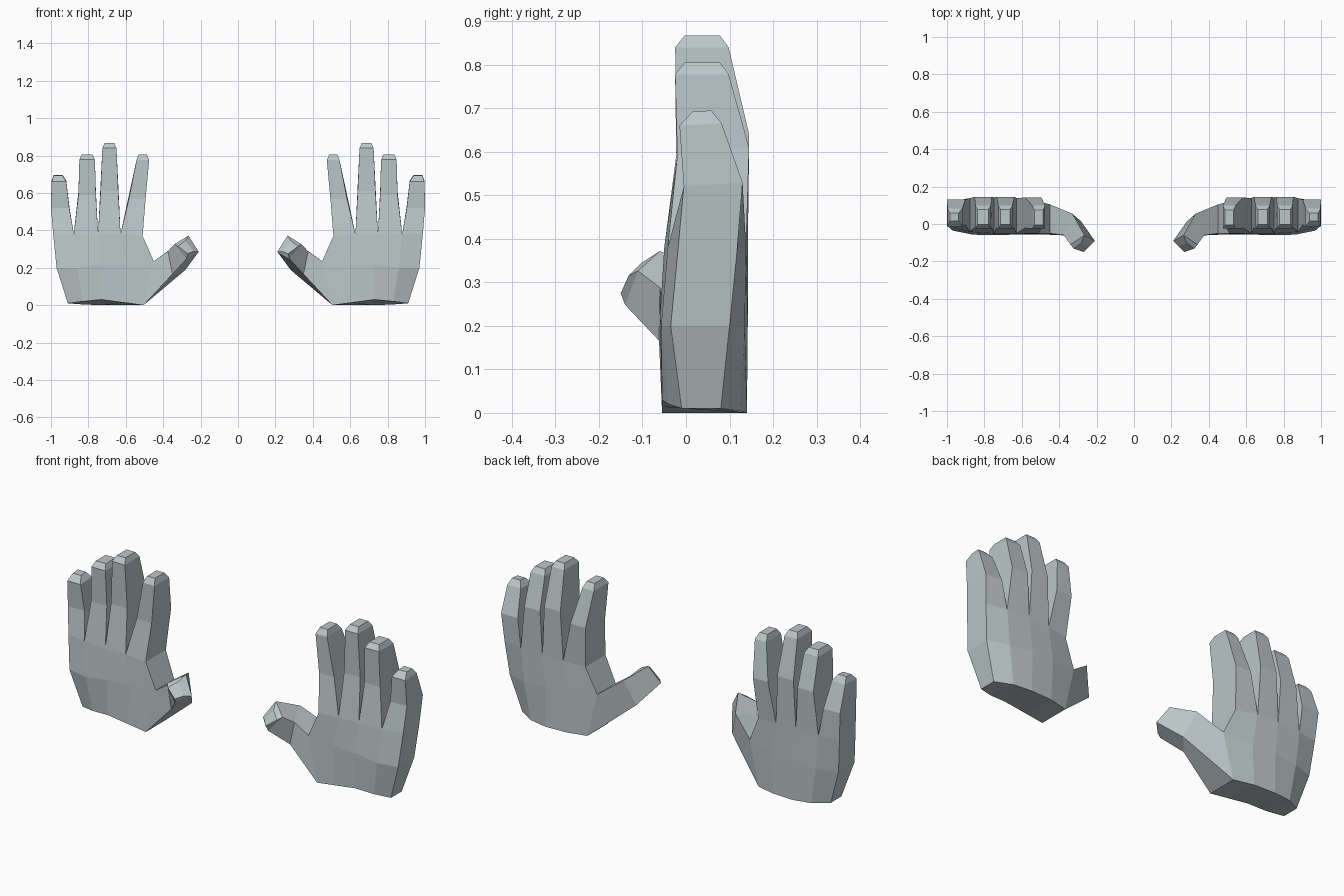
import bpy
import bmesh

cube = bpy.data.objects.get("Cube")
if cube:
    bpy.data.objects.remove(cube, do_unlink=True)

# One flat blue-grey material
skin = bpy.data.materials.new("pale_blue_grey")
skin.use_nodes = True
colour = (0.50, 0.57, 0.58, 1.0)
skin.diffuse_color = colour
bsdf = skin.node_tree.nodes["Principled BSDF"]
bsdf.inputs["Base Color"].default_value = colour
bsdf.inputs["Roughness"].default_value = 0.8

# Palm rows from wrist to knuckles, five columns from thumb side to outer side
PALM_FRONT = [
    [(.505, -.055, 0), (.61, -.055, .014), (.73, -.055, .03), (.83, -.04, .02), (.91, -.01, .01)],
    [(.45, -.05, .235), (.60, -.055, .22), (.73, -.06, .22), (.86, -.057, .20), (.97, -.035, .20)],
    [(.51, -.05, .37), (.628, -.05, .38), (.748, -.05, .38), (.878, -.042, .38), (.988, -.018, .38)],
]
PALM_BACK = [
    [(.505, .11, 0), (.61, .135, 0), (.73, .14, 0), (.83, .125, .004), (.91, .08, .01)],
    [(.45, .105, .235), (.60, .135, .21), (.73, .142, .21), (.86, .135, .20), (.97, .10, .20)],
    [(.51, .12, .37), (.628, .138, .38), (.748, .142, .38), (.878, .138, .38), (.988, .118, .38)],
]

# Finger sections above the knuckles: x0, x1, front y, back y, front z, back z
FINGERS = [
    [(.494, .583, -.022, .142, .57, .59), (.475, .543, -.025, .098, .775, .775),
     (.487, .533, -.005, .075, .805, .805)],
    [(.640, .735, -.020, .145, .61, .64), (.650, .725, -.025, .098, .84, .84),
     (.662, .713, -.003, .078, .867, .867)],
    [(.760, .853, -.020, .145, .59, .61), (.765, .848, -.025, .098, .778, .778),
     (.778, .836, -.003, .078, .805, .805)],
    [(.902, 1.0, -.005, .130, .52, .53), (.918, .997, -.015, .082, .66, .665),
     (.938, .985, .015, .058, .692, .695)],
]

# Thumb sections: front top, back top, back bottom, front bottom
THUMB = [
    [(.375, -.06, .288), (.33, .055, .322), (.283, .015, .187), (.35, -.062, .166)],
    [(.34, -.11, .326), (.265, -.06, .372), (.21, -.09, .285), (.275, -.14, .248)],
    [(.322, -.132, .315), (.282, -.102, .345), (.238, -.118, .288), (.268, -.15, .275)],
]


def loft(bm, base, sections):
    """Extend four base vertices through four-point sections and cap the end."""
    ring = base
    for section in sections:
        new = [bm.verts.new(p) for p in section]
        for i in range(4):
            j = (i + 1) % 4
            bm.faces.new((ring[i], ring[j], new[j], new[i]))
        ring = new
    bm.faces.new(ring)


def build_hand(name, side):
    bm = bmesh.new()
    front = [[bm.verts.new(p) for p in row] for row in PALM_FRONT]
    back = [[bm.verts.new(p) for p in row] for row in PALM_BACK]

    # Palm front and back
    for grid in (front, back):
        for r in range(2):
            for c in range(4):
                bm.faces.new((grid[r][c], grid[r][c + 1], grid[r + 1][c + 1], grid[r + 1][c]))
    # Wrist end
    for c in range(4):
        bm.faces.new((front[0][c], front[0][c + 1], back[0][c + 1], back[0][c]))
    # Outer edge, and the web between thumb and index finger
    for r in range(2):
        bm.faces.new((front[r][4], back[r][4], back[r + 1][4], front[r + 1][4]))
    bm.faces.new((front[1][0], back[1][0], back[2][0], front[2][0]))

    # Fingers rise from the knuckle row
    for c, finger in enumerate(FINGERS):
        base = [front[2][c], front[2][c + 1], back[2][c + 1], back[2][c]]
        sections = [[(x0, yf, zf), (x1, yf, zf), (x1, yb, zb), (x0, yb, zb)]
                    for x0, x1, yf, yb, zf, zb in finger]
        loft(bm, base, sections)

    # Thumb grows from the lower inner edge
    loft(bm, [front[1][0], back[1][0], back[0][0], front[0][0]], THUMB)

    for v in bm.verts:
        v.co.x *= side
    bmesh.ops.recalc_face_normals(bm, faces=bm.faces[:])
    mesh = bpy.data.meshes.new(name)
    bm.to_mesh(mesh)
    bm.free()
    mesh.materials.append(skin)
    obj = bpy.data.objects.new(name, mesh)
    bpy.context.collection.objects.link(obj)


build_hand("left_hand", 1)
build_hand("right_hand", -1)
